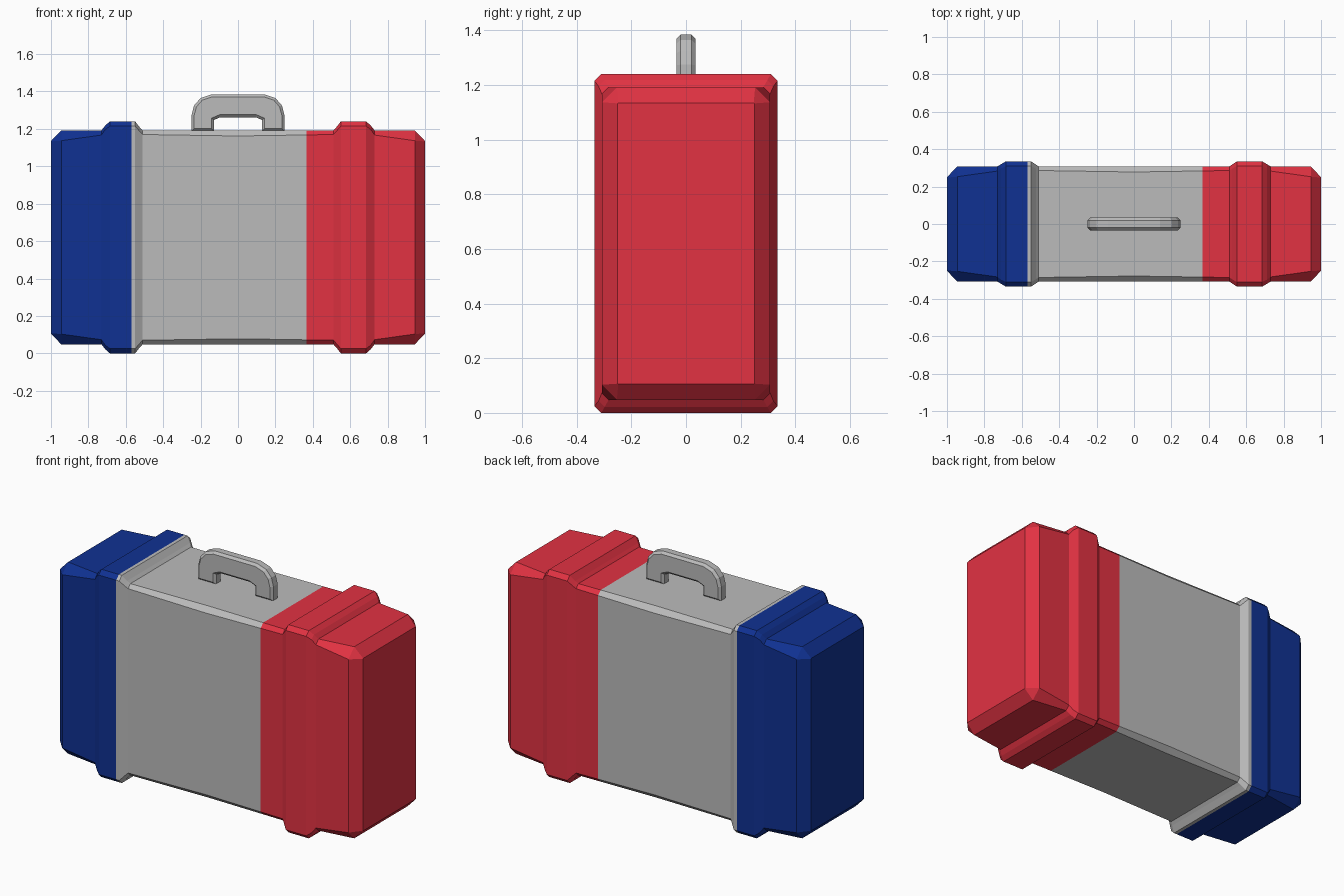
import bpy, bmesh

if "Cube" in bpy.data.objects:
    bpy.data.objects.remove(bpy.data.objects["Cube"])

def material(name, rgb):
    m = bpy.data.materials.new(name)
    m.diffuse_color = (*rgb, 1)
    m.use_nodes = True
    m.node_tree.nodes["Principled BSDF"].inputs["Base Color"].default_value = m.diffuse_color
    return m

GREY = material("grey", (0.50, 0.50, 0.50))
RED = material("red", (0.76, 0.032, 0.055))
BLUE = material("blue", (0.005, 0.031, 0.29))

def finish(name, bm, mats):
    bmesh.ops.recalc_face_normals(bm, faces=bm.faces)
    me = bpy.data.meshes.new(name)
    bm.to_mesh(me)
    bm.free()
    for m in mats:
        me.materials.append(m)
    ob = bpy.data.objects.new(name, me)
    bpy.context.collection.objects.link(ob)
    return ob

# Case body: chamfered rectangles lofted along x
ZC = 0.62
# x, half depth, half height, corner chamfer (one half, mirrored)
HALF = [(0.00, 0.308, 0.572, 0.030),
        (0.51, 0.308, 0.572, 0.022),
        (0.525, 0.318, 0.588, 0.022),
        (0.55, 0.335, 0.620, 0.025),
        (0.685, 0.335, 0.620, 0.025),
        (0.71, 0.320, 0.598, 0.022),
        (0.73, 0.308, 0.572, 0.025),
        (0.945, 0.308, 0.572, 0.055),
        (1.00, 0.250, 0.515, 0.002)]
stations = [(-x, *r) for x, *r in HALF[:0:-1]] + HALF

def cut_at(x):
    """Add an interpolated section where the colour changes."""
    for i, (a, b) in enumerate(zip(stations, stations[1:])):
        if a[0] < x < b[0]:
            t = (x - a[0]) / (b[0] - a[0])
            stations.insert(i + 1, tuple(p + (q - p) * t for p, q in zip(a, b)))
            return

BLUE_X, RED_X = -0.57, 0.365
cut_at(BLUE_X)
cut_at(RED_X)

bm = bmesh.new()
rings = []
for x, hy, hz, c in stations:
    q = [(hy, hz - c), (hy - c, hz)]
    pts = q + [(-y, z) for y, z in q[::-1]] + [(-y, -z) for y, z in q] + [(y, -z) for y, z in q[::-1]]
    rings.append([bm.verts.new((x, y, ZC + z)) for y, z in pts])
for a, b in zip(rings, rings[1:]):
    for i in range(8):
        j = (i + 1) % 8
        bm.faces.new((a[i], a[j], b[j], b[i]))
bm.faces.new(rings[0])
bm.faces.new(rings[-1])
for f in bm.faces:
    x = f.calc_center_median().x
    f.material_index = 2 if x < BLUE_X else 1 if x > RED_X else 0
finish("case_body", bm, [GREY, RED, BLUE])

# Carrying handle: arched profile, extruded and bevelled
outer = [(0.248, 1.188), (0.248, 1.275), (0.235, 1.325), (0.200, 1.365), (0.140, 1.385)]
inner = [(0.095, 1.262), (0.128, 1.248), (0.128, 1.188)]
right = inner + outer
profile = right + [(-x, z) for x, z in right[::-1]]
bm = bmesh.new()
face = bm.faces.new([bm.verts.new((x, -0.034, z)) for x, z in profile])
ext = bmesh.ops.extrude_face_region(bm, geom=[face])
bmesh.ops.translate(bm, vec=(0, 0.068, 0),
                    verts=[v for v in ext["geom"] if isinstance(v, bmesh.types.BMVert)])
rim = [e for e in bm.edges if abs(e.verts[0].co.y - e.verts[1].co.y) < 1e-4]
bmesh.ops.recalc_face_normals(bm, faces=bm.faces)
bmesh.ops.bevel(bm, geom=rim, offset=0.014, segments=1, affect='EDGES')
handle = finish("carrying_handle", bm, [GREY])
